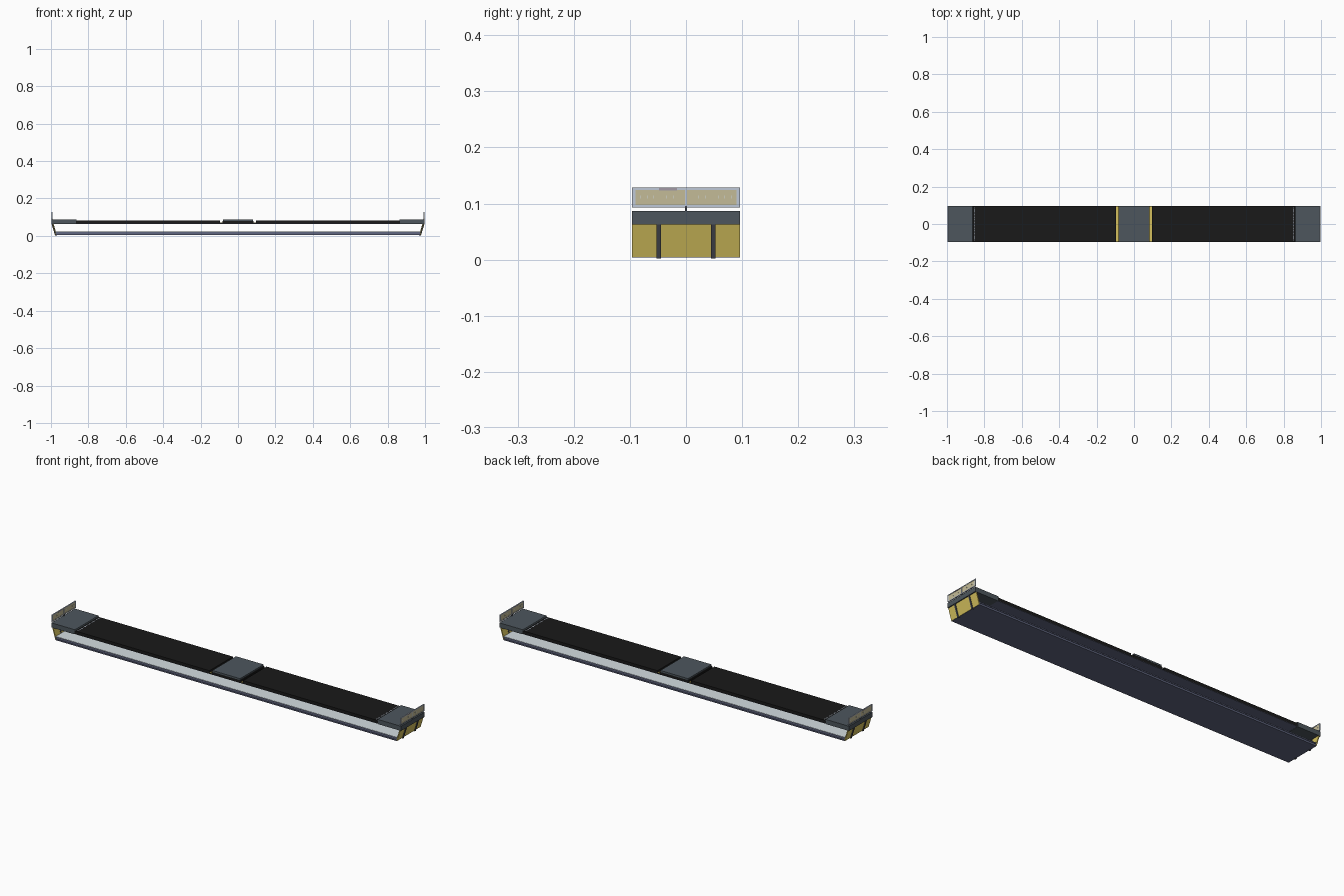
import bpy, bmesh

if "Cube" in bpy.data.objects:
    bpy.data.objects.remove(bpy.data.objects["Cube"])


def mat(name, r, g, b):
    m = bpy.data.materials.new(name)
    m.diffuse_color = (r, g, b, 1)
    m.use_nodes = True
    m.node_tree.nodes["Principled BSDF"].inputs["Base Color"].default_value = m.diffuse_color
    return m


SLATE = mat("slate plate", .075, .094, .110)
BLACK = mat("black deck", .010, .010, .010)
GOLD = mat("dull gold", .66, .53, .11)
PALE = mat("pale grey", .66, .73, .76)
NAVY = mat("dark blue grey", .12, .135, .22)
RIB = mat("charcoal rib", .058, .062, .075)
FRAME = mat("frame blue grey", .52, .58, .68)
PANEL = mat("beige panel", .55, .50, .31)
MAUVE = mat("mauve label", .36, .32, .38)


def prism(name, profile, y0, y1, material):
    """Extrude an x-z profile along y."""
    bm = bmesh.new()
    face = bm.faces.new([bm.verts.new((x, y0, z)) for x, z in profile])
    ext = bmesh.ops.extrude_face_region(bm, geom=[face])
    verts = [v for v in ext["geom"] if isinstance(v, bmesh.types.BMVert)]
    bmesh.ops.translate(bm, vec=(0, y1 - y0, 0), verts=verts)
    bmesh.ops.recalc_face_normals(bm, faces=bm.faces)
    me = bpy.data.meshes.new(name)
    bm.to_mesh(me)
    bm.free()
    me.materials.append(material)
    ob = bpy.data.objects.new(name, me)
    bpy.context.collection.objects.link(ob)
    return ob


def box(name, x0, x1, y0, y1, z0, z1, material):
    x0, x1 = sorted((x0, x1))
    return prism(name, [(x0, z0), (x1, z0), (x1, z1), (x0, z1)], y0, y1, material)


W = .096

# lower tray: two flanges with a recessed web, pale floor on top
box("tray_bottom", -.974, .974, -W, W, .004, .010, NAVY)
box("tray_web", -.972, .972, -W + .003, W - .003, .010, .015, NAVY)
box("tray_top", -.976, .976, -W, W, .015, .021, NAVY)
box("tray_floor", -.974, .974, -W + .002, W - .002, .021, .0225, PALE)

# upper deck: blue grey underside, black core and raised centre plate
box("deck_underside", -.866, .866, -W + .001, W - .001, .064, .0655, NAVY)
box("deck_core", -.866, .866, -W + .001, W - .001, .0655, .069, BLACK)
box("centre_deck", -.084, .084, -W + .001, W - .001, .069, .079, BLACK)
box("centre_plate", -.079, .079, -W, W, .079, .087, SLATE)

for s, side in ((1, "right"), (-1, "left")):
    # black deck, with a gold strip sunk in the slot beside the centre plate
    box(side + "_deck", s * .096, s * .870, -W + .001, W - .001, .069, .081, BLACK)
    box(side + "_gold_strip", s * .084, s * .096, -W + .002, W - .002, .069, .0705, GOLD)
    # end plate with a thin pale edge line and ticks
    box(side + "_end_block", s * .866, s * .998, -W, W, .063, .082, SLATE)
    prism(side + "_end_plate", [(s * .861, .080), (s * .998, .080),
                                (s * .998, .087), (s * .864, .087)], -W, W, SLATE)
    for i in range(21):
        y = -.085 + i * .0085
        box(side + "_edge_dash", s * .850, s * .854, y - .003, y + .003,
            .0805, .0815, FRAME)

    # slanted end wall and its ribs
    prism(side + "_end_wall", [(s * .970, .005), (s * .975, .005),
                               (s * .993, .064), (s * .988, .064)], -W, W, GOLD)
    for y in (-.049, .049):
        prism(side + "_wall_rib", [(s * .968, .002), (s * .978, .002),
                                   (s * .997, .064), (s * .986, .064)],
              y - .004, y + .004, RIB)

    # upright end panel on a short post
    a, b = s * .9925, s * .9975
    box(side + "_panel_post", a, b, -.0015, .0015, .086, .096, RIB)
    box(side + "_panel", s * .994, s * .996, -W + .004, W - .004, .096, .126, PANEL)
    box(side + "_frame_bottom", a, b, -W, W, .093, .0970, FRAME)
    box(side + "_frame_top", a, b, -W, W, .1245, .1285, FRAME)
    for y in (-W + .003, 0, W - .003):
        h = .003 if y else .0015
        box(side + "_frame_upright", a, b, y - h, y + h, .097, .1245, FRAME)
    box(side + "_panel_label", s * .992, s * .998, -.048, -.016, .1235, .1275, MAUVE)
    for i in (2, 3, 5, 6, 7):
        for k in (-1, 1):
            y = k * i * .0115
            box(side + "_panel_tick", s * .9935, s * .9965, y - .0006, y + .0006,
                .109, .114, PALE)
